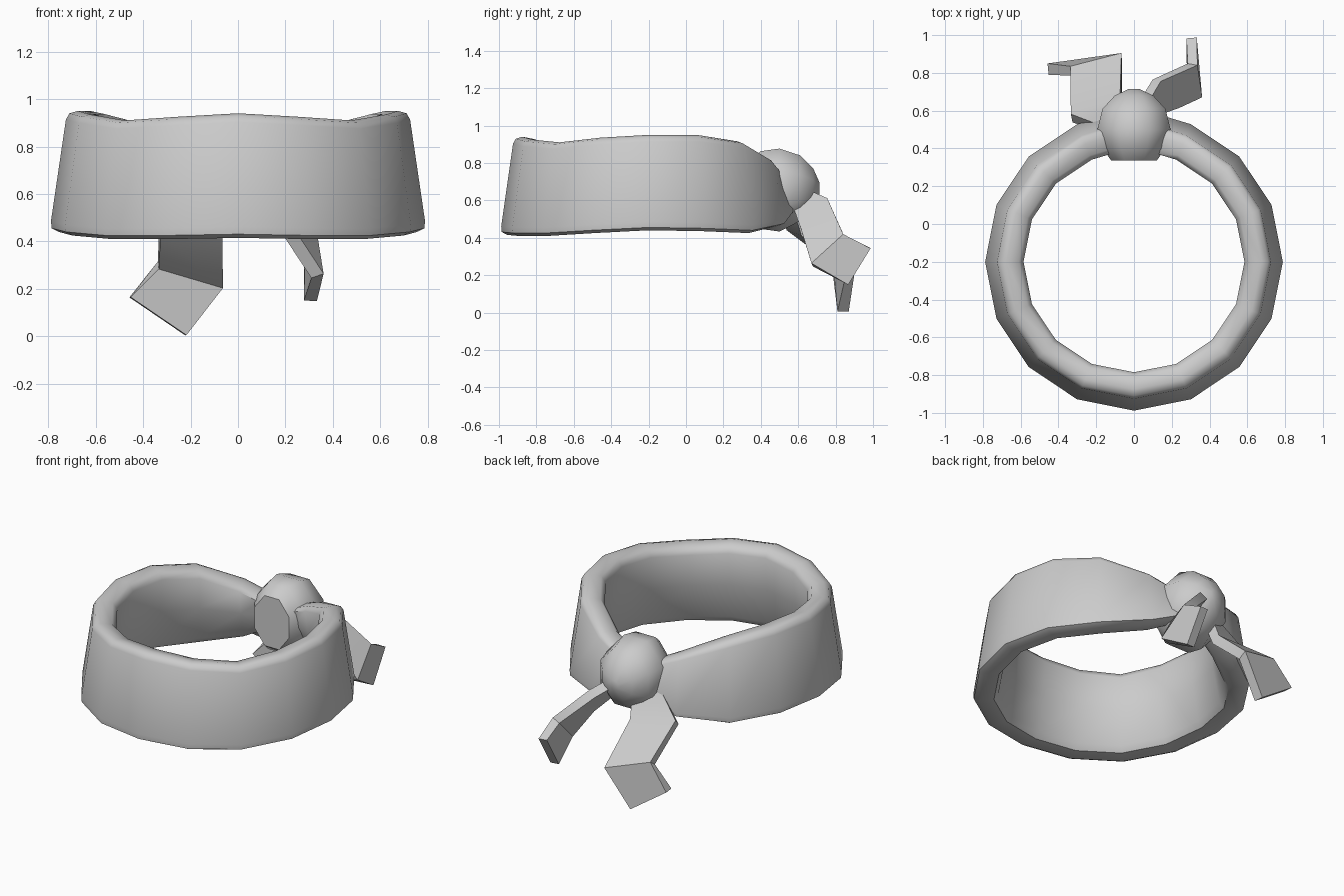
import bpy, bmesh, math
from mathutils import Vector

if "Cube" in bpy.data.objects:
    bpy.data.objects.remove(bpy.data.objects["Cube"])


def loft(name, rings, angle=50):
    """Skin a list of equal-sized closed rings and cap both ends."""
    bm = bmesh.new()
    vs = [[bm.verts.new(p) for p in r] for r in rings]
    n = len(vs[0])
    for a, b in zip(vs, vs[1:]):
        for i in range(n):
            j = (i + 1) % n
            bm.faces.new((a[i], a[j], b[j], b[i]))
    bm.faces.new(vs[0])
    bm.faces.new(vs[-1])
    bmesh.ops.recalc_face_normals(bm, faces=bm.faces)
    me = bpy.data.meshes.new(name)
    bm.to_mesh(me)
    bm.free()
    ob = bpy.data.objects.new(name, me)
    bpy.context.collection.objects.link(ob)
    bpy.ops.object.select_all(action='DESELECT')
    ob.select_set(True)
    bpy.context.view_layer.objects.active = ob
    bpy.ops.object.shade_smooth_by_angle(angle=math.radians(angle))
    return ob


# Headband: (radius, height fraction) cross-section swept round an open loop
section = [(.755, 0.0), (.785, .03), (.788, .09), (.725, .93), (.71, .98), (.675, 1.0),
           (.61, .975), (.585, .90), (.605, .5), (.645, .08), (.67, .01)]
# (angle from front, bottom z, top z) along one half, wavy and pinched at the knot
half = [(0, .415, .94), (22.5, .41, .925), (45, .41, .91), (67.5, .425, .935),
        (90, .44, .95), (112.5, .435, .95), (135, .425, .915),
        (157.5, .465, .82), (169, .53, .76)]
stations = [(-a, b, t) for a, b, t in half[:0:-1]] + half
rings = []
for a, b, t in stations:
    c, s = math.cos(math.radians(a)), math.sin(math.radians(a))
    rings.append([(r * s, -.2 - r * c, b + (t - b) * f) for r, f in section])
loft("headband", rings)

# Knot: eight-sided dome pointing backwards
knot = []
for y, rx, rz, z in [(.335, .13, .17, .655), (.40, .18, .225, .655), (.50, .21, .24, .655),
                     (.61, .18, .19, .665), (.68, .11, .115, .665), (.715, .03, .03, .665)]:
    knot.append([(rx * math.cos(math.pi / 4 * (k + .5)), y,
                  z + rz * math.sin(math.pi / 4 * (k + .5))) for k in range(8)])
loft("knot", knot)


# Tails: folded cloth strips given by left/right edge points
def tail(name, edges, thick):
    edges = [(Vector(a), Vector(b)) for a, b in edges]
    mids = [(a + b) / 2 for a, b in edges]
    rings = []
    for i, (a, b) in enumerate(edges):
        tangent = mids[min(i + 1, len(mids) - 1)] - mids[max(i - 1, 0)]
        n = tangent.cross(b - a).normalized() * thick / 2
        rings.append([a + n, b + n, b - n, a - n])
    loft(name, rings, 40)


tail("wide_tail", [((-.16, .50, .62), (-.04, .58, .62)),
                   ((-.33, .56, .46), (-.07, .64, .43)),
                   ((-.335, .81, .30), (-.065, .88, .22)),
                   ((-.455, .82, .165), (-.22, .84, .005))], .06)
tail("narrow_tail", [((.06, .66, .64), (.10, .58, .55)),
                     ((.12, .76, .595), (.22, .62, .43)),
                     ((.31, .845, .41), (.335, .675, .255)),
                     ((.305, .985, .345), (.305, .865, .15))], .055)
